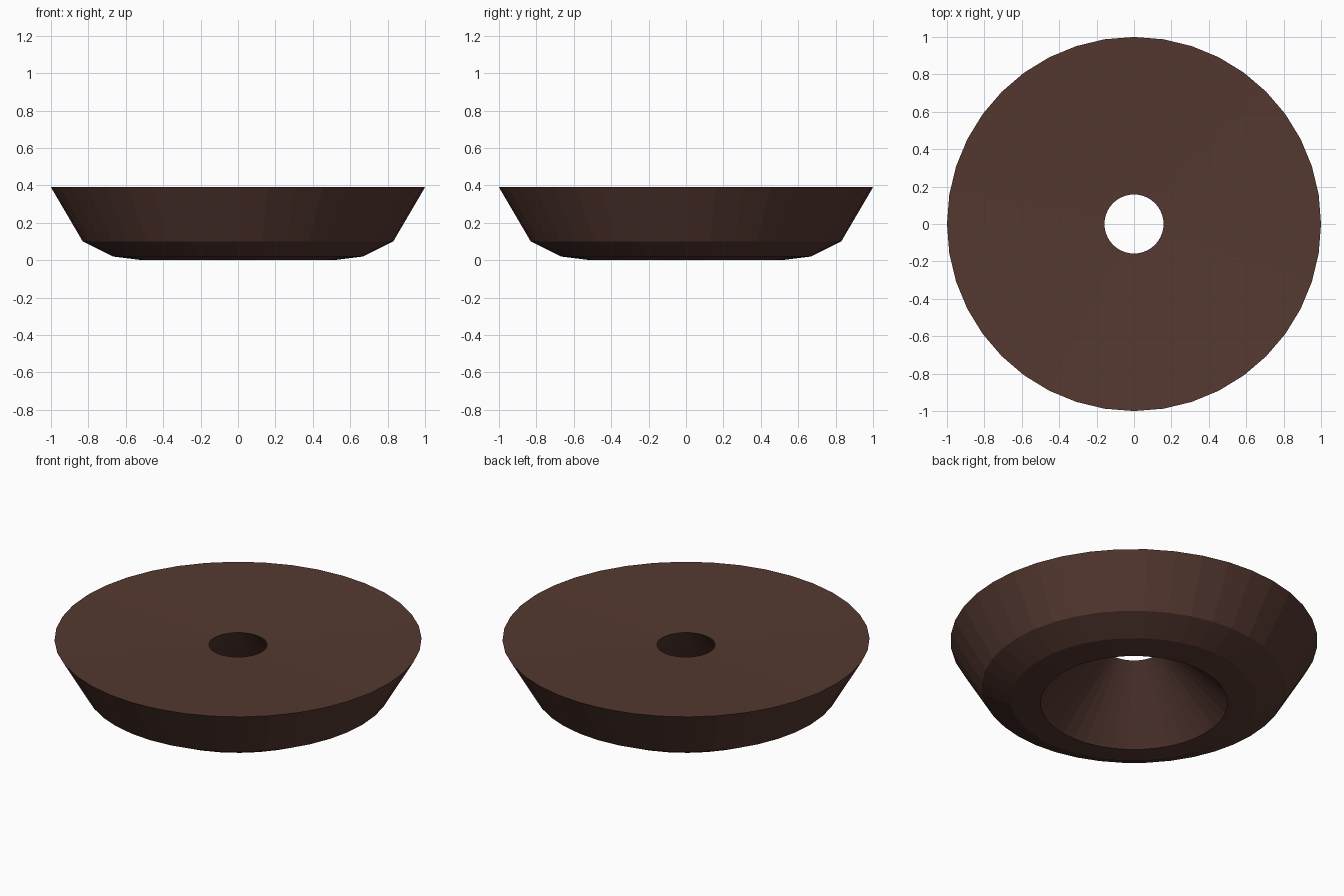
import bpy, bmesh, math

if "Cube" in bpy.data.objects:
    bpy.data.objects.remove(bpy.data.objects["Cube"])

SIDES = 40
# Closed cross-section (radius, height): dished top, flared wall, foot, inner cone
PROFILE = [(0.158, 0.357), (1.0, 0.39), (0.83, 0.10), (0.67, 0.02), (0.51, 0.0)]


def lathe(name, profile, sides, color):
    bm = bmesh.new()
    rings = []
    for r, z in profile:
        rings.append([bm.verts.new((r * math.cos(2 * math.pi * i / sides),
                                    r * math.sin(2 * math.pi * i / sides), z))
                      for i in range(sides)])
    for k, a in enumerate(rings):
        b = rings[(k + 1) % len(rings)]
        for i in range(sides):
            j = (i + 1) % sides
            bm.faces.new((a[i], b[i], b[j], a[j]))
    bmesh.ops.recalc_face_normals(bm, faces=bm.faces)
    mesh = bpy.data.meshes.new(name)
    bm.to_mesh(mesh)
    bm.free()
    mat = bpy.data.materials.new(name + "_brown")
    mat.diffuse_color = color
    mat.use_nodes = True
    mat.node_tree.nodes["Principled BSDF"].inputs["Base Color"].default_value = mat.diffuse_color
    mesh.materials.append(mat)
    obj = bpy.data.objects.new(name, mesh)
    bpy.context.collection.objects.link(obj)
    return obj


# Flared ring with a conical hollow underneath
lathe("flared_ring", PROFILE, SIDES, (0.09, 0.04, 0.03, 1))
